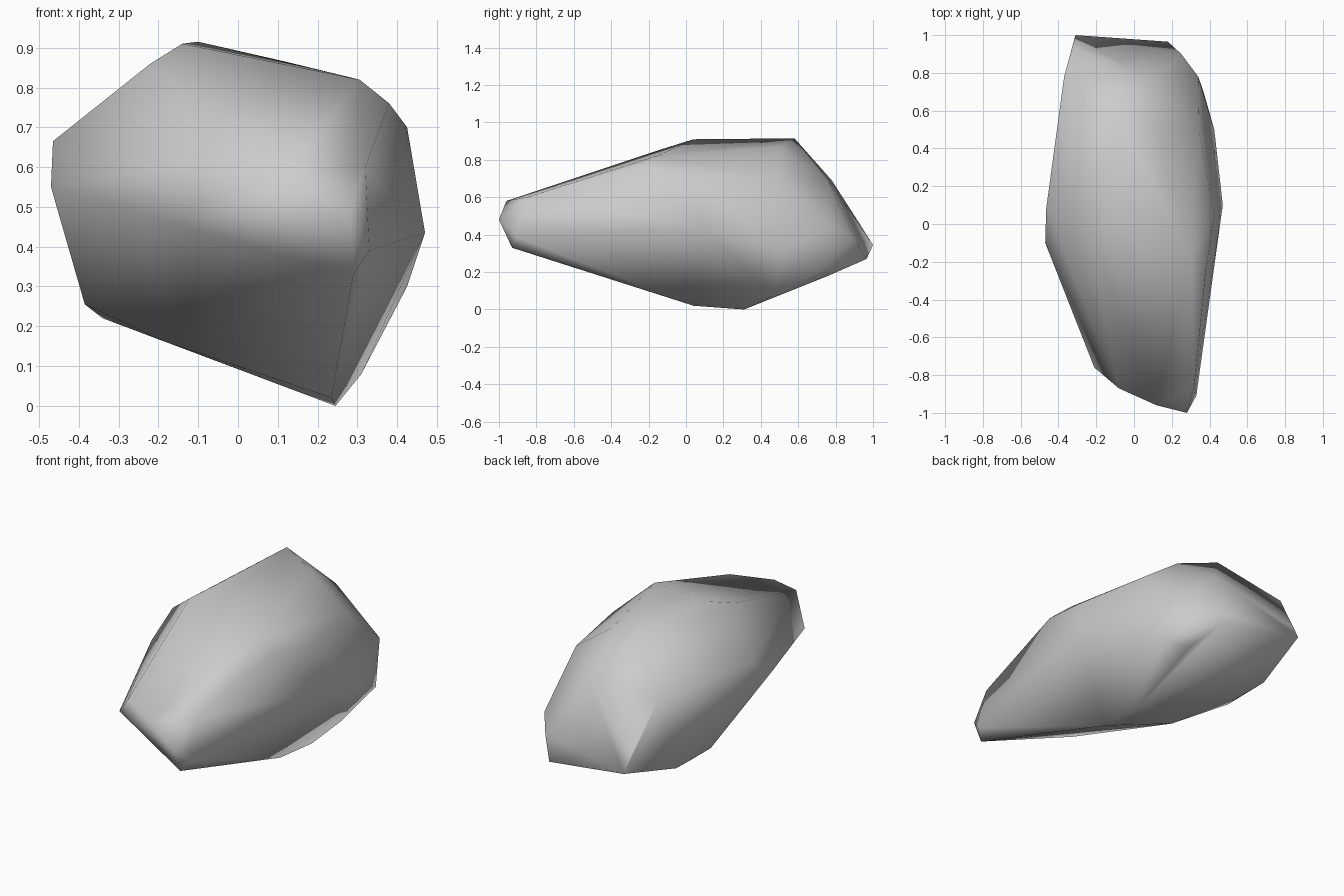
import bpy
import bmesh

default_cube = bpy.data.objects.get("Cube")
if default_cube:
    bpy.data.objects.remove(default_cube, do_unlink=True)


def make_material(name, colour):
    material = bpy.data.materials.new(name)
    material.use_nodes = True
    material.diffuse_color = colour
    shader = material.node_tree.nodes["Principled BSDF"]
    shader.inputs["Base Color"].default_value = colour
    shader.inputs["Roughness"].default_value = 0.9
    return material


def make_hull(name, corner_groups, material):
    """Wrap a smooth convex skin around the corners of all groups."""
    bm = bmesh.new()
    for group in corner_groups:
        for corner in group:
            bm.verts.new(corner)
    bmesh.ops.convex_hull(bm, input=list(bm.verts))
    # Remove corners that the skin does not use
    loose = [vert for vert in bm.verts if not vert.link_faces]
    bmesh.ops.delete(bm, geom=loose, context='VERTS')
    bmesh.ops.recalc_face_normals(bm, faces=list(bm.faces))
    for face in bm.faces:
        face.smooth = True
    mesh = bpy.data.meshes.new(name)
    bm.to_mesh(mesh)
    bm.free()
    mesh.materials.append(material)
    rock = bpy.data.objects.new(name, mesh)
    bpy.context.scene.collection.objects.link(rock)
    return rock


# Narrow, slanted nose
nose = [
    (.28, -1, .48), (.12, -.96, .58), (-.08, -.87, .61), (-.21, -.76, .47),
    (.29, -.93, .33), (.33, -.91, .39), (.32, -.85, .6),
]

# Crown, sloping down to the left shoulder
crown = [
    (-.22, -.12, .86), (-.14, .04, .91), (-.1, .58, .915), (.115, .5, .866),
    (.305, -.16, .82), (.38, -.25, .76), (.425, .05, .7), (.345, .49, .7),
]

# Widest part of the two flanks
flanks = [
    (-.47, -.1, .55), (-.465, .08, .665), (.47, .1, .435), (.425, .5, .3),
]

# Underside, resting on one low ridge
underside = [
    (.235, .04, .02), (.245, .31, 0), (.31, .48, .08), (-.18, .1, .16),
    (-.385, .33, .255), (-.34, .48, .22), (-.38, .63, .255), (.25, .76, .18),
]

# Blunt, sloping tail
tail = [
    (-.37, .78, .69), (.08, .76, .69), (.34, .78, .44), (.365, .71, .2),
    (.25, .9, .38), (-.32, .94, .44), (-.31, 1, .345), (.18, .965, .27),
]

stone_grey = make_material("stone grey", (.6, .6, .6, 1))
make_hull("boulder", [nose, crown, flanks, underside, tail], stone_grey)
